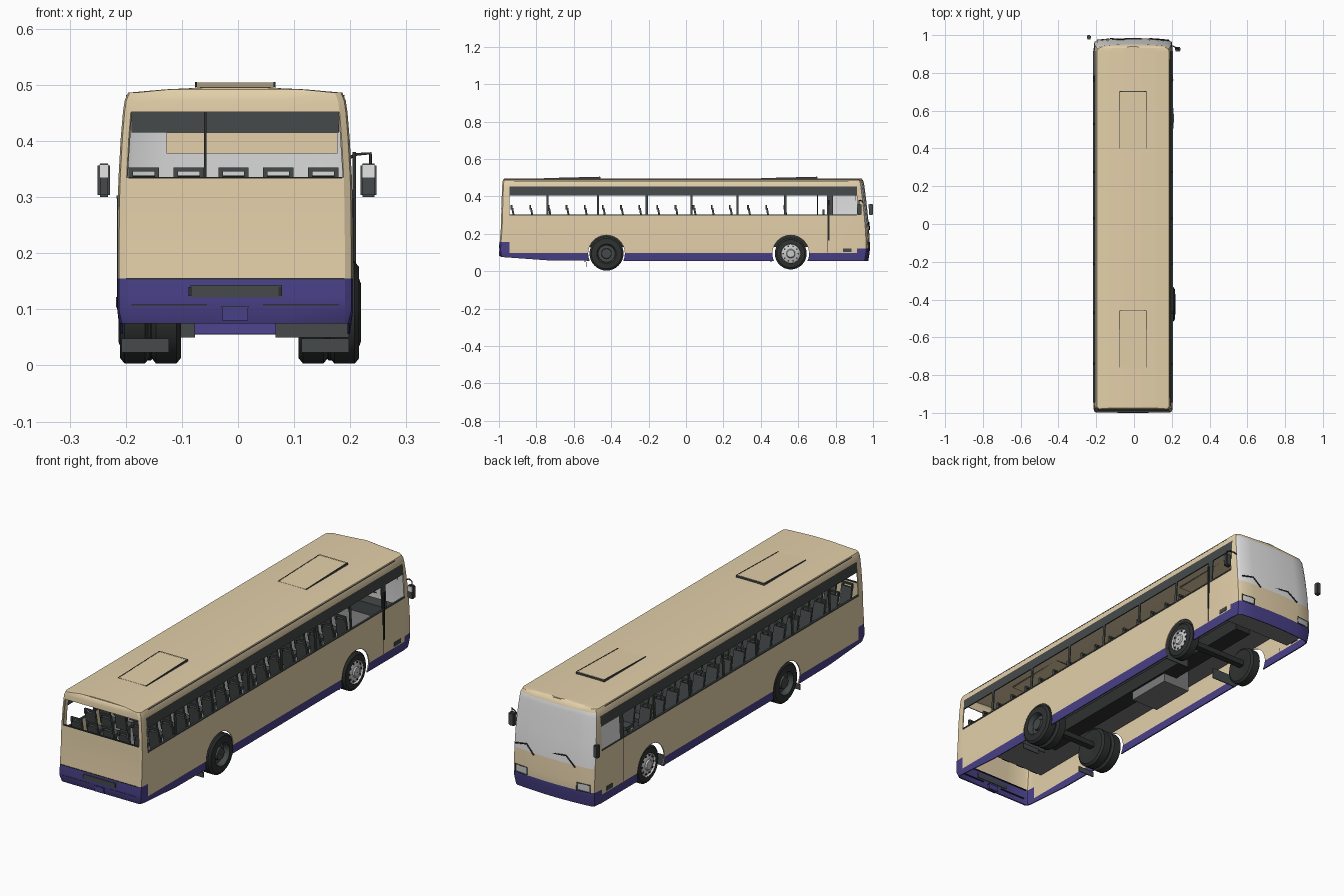
import bpy, bmesh, math
from mathutils import Matrix, Vector

if "Cube" in bpy.data.objects:
    bpy.data.objects.remove(bpy.data.objects["Cube"])

CX = -0.005                      # body centreline
WX = 0.003                       # wheel centreline
AXLES = {"front": 0.56, "rear": -0.425}
AXLE_Z = 0.094


def material(name, r, g, b):
    m = bpy.data.materials.new(name)
    m.use_nodes = True
    m.diffuse_color = (r, g, b, 1)
    m.node_tree.nodes["Principled BSDF"].inputs["Base Color"].default_value = (r, g, b, 1)
    return m


TAN = material("tan paint", 0.77, 0.63, 0.40)
PURPLE = material("purple paint", 0.066, 0.052, 0.245)
DARK = material("dark grey trim", 0.06, 0.067, 0.067)
GLASS = material("light grey glass", 0.78, 0.78, 0.79)
BLACK = material("black rubber", 0.028, 0.03, 0.03)
STEEL = material("wheel steel", 0.58, 0.58, 0.58)
GREY = material("underbody grey", 0.2, 0.2, 0.2)


def finish(name, bm, *mats, smooth=False):
    me = bpy.data.meshes.new(name)
    bm.to_mesh(me)
    bm.free()
    ob = bpy.data.objects.new(name, me)
    bpy.context.collection.objects.link(ob)
    for m in mats:
        me.materials.append(m)
    if smooth:
        activate(ob)
        bpy.ops.object.shade_smooth_by_angle()
    return ob


def activate(ob):
    bpy.ops.object.select_all(action='DESELECT')
    ob.select_set(True)
    bpy.context.view_layer.objects.active = ob


def add_box(bm, x, y, z, tilt=0):
    """Box from three (low, high) ranges, x measured from the centreline."""
    size = [b - a for a, b in (x, y, z)]
    mid = Vector([(a + b) / 2 for a, b in (x, y, z)]) + Vector((CX, 0, 0))
    mat = Matrix.Translation(mid) @ Matrix.Rotation(tilt, 4, 'X') @ Matrix.Diagonal((*size, 1))
    bmesh.ops.create_cube(bm, size=1, matrix=mat)


def boxes(name, mat, *ranges, mirror=False, tilt=0):
    bm = bmesh.new()
    for x, y, z in ranges:
        add_box(bm, x, y, z, tilt)
        if mirror:
            add_box(bm, (-x[1], -x[0]), y, z, tilt)
    return finish(name, bm, mat)


def tube(name, mat, radius, *paths):
    cu = bpy.data.curves.new(name, 'CURVE')
    cu.dimensions, cu.bevel_depth, cu.bevel_resolution = '3D', radius, 1
    for pts in paths:
        sp = cu.splines.new('POLY')
        sp.points.add(len(pts) - 1)
        for p, co in zip(sp.points, pts):
            p.co = (*co, 1)
    cu.materials.append(mat)
    bpy.context.collection.objects.link(bpy.data.objects.new(name, cu))


# Body shell: levels of (height, half width, rear y, front y)
LEVELS = [(0.055, 0.205, -0.99, 0.975), (0.097, 0.21, -0.997, 0.982), (0.12, 0.21, -0.998, 0.984),
          (0.155, 0.21, -0.996, 0.983), (0.228, 0.21, -0.99, 0.979), (0.30, 0.209, -0.988, 0.973),
          (0.335, 0.208, -0.987, 0.969), (0.405, 0.204, -0.985, 0.961), (0.452, 0.2, -0.983, 0.955),
          (0.472, 0.197, -0.982, 0.952), (0.486, 0.191, -0.979, 0.946)]
PILLARS = [-0.74, -0.47, -0.21, 0.03, 0.275, 0.53]
sides = [-0.965, -0.945] + [p + d for p in PILLARS for d in (-0.006, 0.006)] + [0.755, 0.785, 0.915]
nose = [0.975, 0.9, 0.6, 0.2]
nose += [-f for f in reversed(nose)]
tail = [-0.985, -0.93, -0.4, 0.4, 0.93, 0.985]


def outline(z, w, rear, front):
    pts = [(w, y) for y in sides]
    pts += [(w * f, front - 0.013 * f * f - (0.008 if abs(f) > 0.95 else 0)) for f in nose]
    pts += [(-w, y) for y in reversed(sides)]
    pts += [(w * f, rear + (0.007 if abs(f) > 0.95 else 0)) for f in tail]
    ramp = lambda y: 0.02 * min(1, max(0, (-0.7 - y) / 0.28)) if z < 0.06 else 0
    return [(x + CX, y, z + ramp(y)) for x, y in pts]


bm = bmesh.new()
rings = [[bm.verts.new(p) for p in outline(*lv)] for lv in LEVELS]
# crowned roof
for inset, z in ((0.65, 0.492), (0.25, 0.4955)):
    rings.append([bm.verts.new((CX + (v.co.x - CX) * inset, v.co.y * 0.995, z)) for v in rings[len(LEVELS) - 1]])
for low, high in zip(rings, rings[1:]):
    for i in range(len(low)):
        j = (i + 1) % len(low)
        bm.faces.new((low[i], low[j], high[j], high[i]))
bm.faces.new(rings[-1])
bm.normal_update()

openings = []
for f in bm.faces:
    c, n = f.calc_center_median(), f.normal
    x, y, z = c.x - CX, c.y, c.z
    belt = 0.30 < z < 0.452
    if z < 0.097 or (z < 0.155 and y < -0.95) or (z < 0.12 and y > 0.915):
        f.material_index = 1
    elif abs(n.x) > 0.95 and belt and -0.945 < y < 0.915:
        pillar = any(abs(y - p) < 0.005 for p in PILLARS) or 0.755 < y < 0.785
        if z > 0.405 or pillar:
            f.material_index = 2
        elif y > 0.785 and x < 0:
            f.material_index = 3
        else:
            openings.append(f)
    elif n.y < -0.9 and 0.335 < z < 0.452 and abs(x) < 0.18:
        openings.append(f)
    elif n.y > 0.5 and 0.228 < z < 0.472:
        f.material_index = 3
    elif n.y > 0.9 and 0.12 < z < 0.155 and abs(x) > 0.13:
        f.material_index = 4
bmesh.ops.delete(bm, geom=openings, context='FACES')
body = finish("body_shell", bm, TAN, PURPLE, DARK, GLASS, STEEL)
solid = body.modifiers.new("thickness", 'SOLIDIFY')
solid.thickness, solid.offset = 0.005, -1

# Wheel arches cut through both walls
bm = bmesh.new()
for y in AXLES.values():
    mat = Matrix.Translation((0, y, AXLE_Z)) @ Matrix.Rotation(math.pi / 2, 4, 'Y')
    bmesh.ops.create_cone(bm, cap_ends=True, segments=40, radius1=0.098, radius2=0.098, depth=1, matrix=mat)
cutter = finish("arch_cutter", bm)
cutter.hide_render = True
cut = body.modifiers.new("arches", 'BOOLEAN')
cut.operation, cut.solver, cut.object = 'DIFFERENCE', 'EXACT', cutter
activate(body)
for m in ("thickness", "arches"):
    bpy.ops.object.modifier_apply(modifier=m)
bpy.data.objects.remove(cutter)
bpy.ops.object.shade_smooth_by_angle()
for p in body.data.polygons:
    if abs(p.normal.z) > 0.9:
        p.use_smooth = False


# Wheels turned from profiles of (radius, distance along the axle)
def lathe(bm, profile, x, y, flip, index):
    rows, n = [], 32
    for r, d in profile:
        rows.append([bm.verts.new((x + flip * d, y + r * math.cos(a), AXLE_Z + r * math.sin(a)))
                     for a in (2 * math.pi * k / n for k in range(n))])
    for a, b in zip(rows, rows[1:]):
        for k in range(n):
            f = bm.faces.new((a[k], a[(k + 1) % n], b[(k + 1) % n], b[k]))
            f.material_index = index


def tyre(r):
    return [(0.052, 0.003), (0.06, 0), (r - 0.01, 0), (r, -0.008), (r, -0.044), (r - 0.01, -0.052), (0.052, -0.05)]


DISHED = [(0.052, 0.003), (0.048, -0.004), (0.045, -0.022), (0.028, -0.022), (0.026, -0.006), (0.001, -0.006)]
RAISED = [(0.054, 0.003), (0.05, -0.006), (0.04, -0.002), (0.024, 0.002), (0.02, 0.008), (0.001, 0.008)]
for end, y in AXLES.items():
    front = end == "front"
    for side, s in (("right", 1), ("left", -1)):
        bm = bmesh.new()
        for offset in ([0.202] if front else [0.213, 0.157]):
            x = WX + s * offset
            lathe(bm, tyre(0.085 if front else 0.091), x, y, s, 0)
            lathe(bm, RAISED if front else DISHED, x, y, s, 1)
            lathe(bm, [(0.052, -0.05), (0.001, -0.04)], x, y, s, 0)
        # ring of hand holes in the front rims
        for a in (math.pi * k / 5 for k in range(10 if front else 0)):
            spot = Vector((WX + s * 0.2, y + 0.041 * math.cos(a), AXLE_Z + 0.041 * math.sin(a)))
            bmesh.ops.create_cone(bm, cap_ends=True, segments=8, radius1=0.0045, radius2=0.0045, depth=0.005,
                                  matrix=Matrix.Translation(spot) @ Matrix.Rotation(math.pi / 2, 4, 'Y'))
        bmesh.ops.recalc_face_normals(bm, faces=bm.faces)
        finish(f"{end}_{side}_wheel", bm, BLACK, STEEL if front else DARK, smooth=True)
    boxes(f"{end}_axle", BLACK, ((-0.16, 0.16), (y - 0.015, y + 0.015), (0.09, 0.115)))
    inner, low, high = (0.072, 0.05, 0.1) if front else (0.118, 0.023, 0.048)
    boxes(f"{end}_mudflaps", DARK, ((inner, 0.203), (y - 0.108, y - 0.104), (low, high)), mirror=True)

# Floor and underbody
boxes("floor", GREY, ((-0.2, 0.2), (-0.89, 0.93), (0.19, 0.196)))
boxes("chassis_spine", BLACK, ((-0.04, 0.04), (-0.6, 0.75), (0.13, 0.19)))
boxes("underfloor_tank", GREY, ((-0.11, 0.03), (0.02, 0.24), (0.09, 0.19)))
boxes("front_tray", GREY, ((-0.18, 0.18), (0.84, 0.955), (0.085, 0.09)))
boxes("exhaust_guard", DARK, ((0.072, 0.203), (-0.542, -0.538), (0.05, 0.09)))

# Seats in rows, each with an open headrest, and a full bench at the back
bm = bmesh.new()
outer = (-0.163, -0.083, 0.077, 0.157)
rows = [(-0.92, (*outer, -0.003))] + [(-0.82 + 0.097 * k, outer) for k in range(15)]
for y, places in rows:
    for x in places:
        a, b = x - 0.027, x + 0.027
        add_box(bm, (a, b), (y - 0.005, y + 0.005), (0.24, 0.338), tilt=0.18)
        add_box(bm, (a, b), (y + 0.005, y + 0.06), (0.24, 0.255))
        add_box(bm, (x - 0.02, x + 0.02), (y + 0.02, y + 0.04), (0.195, 0.24))
        head = (y - 0.017, y - 0.008)
        for bar in ((a, a + 0.008), (b - 0.008, b)):
            add_box(bm, bar, head, (0.33, 0.353))
        add_box(bm, (a, b), head, (0.346, 0.353))
finish("passenger_seats", bm, DARK)

# Driver area
boxes("dashboard", DARK, ((-0.18, 0.18), (0.87, 0.93), (0.196, 0.25)))
boxes("front_bulkhead", DARK, ((-0.185, 0.185), (0.912, 0.918), (0.415, 0.46)))
boxes("sun_blind", TAN, ((-0.122, 0.182), (0.905, 0.909), (0.378, 0.415)))
boxes("driver_seat", DARK, ((-0.14, -0.08), (0.73, 0.74), (0.24, 0.33)), ((-0.14, -0.08), (0.74, 0.8), (0.23, 0.25)))
boxes("grab_pole", BLACK, ((-0.056, -0.051), (0.70, 0.705), (0.196, 0.487)))

# Roof vents: wedges flush at the back, with dark edges on three sides
for name, y0, y1 in (("front_vent", 0.4, 0.7), ("rear_vent", -0.76, -0.46)):
    boxes(name, TAN, ((-0.071, 0.071), (y0, y1), (0.486, 0.5)), tilt=0.025)
    boxes(name + "_rails", DARK, ((0.068, 0.072), (y0, y1), (0.487, 0.501)), mirror=True, tilt=0.025)
    boxes(name + "_lip", DARK, ((-0.072, 0.072), (y1, y1 + 0.003), (0.489, 0.503)))
    boxes(name + "_back", TAN, ((-0.072, 0.072), (y1 - 0.006, y1 - 0.001), (0.496, 0.5045)))

# Side trim: gutters, window sills, lamps
boxes("gutters", DARK, ((0.188, 0.1945), (-0.92, 0.87), (0.479, 0.482)), mirror=True)
boxes("window_sills", DARK, ((0.203, 0.2115), (-0.945, 0.915), (0.297, 0.303)), mirror=True)
boxes("side_lamps", DARK, ((0.203, 0.2125), (0.84, 0.885), (0.103, 0.122)), mirror=True)

# Door seams and grab rail
boxes("door_seams", BLACK, ((0.205, 0.2108), (0.757, 0.76), (0.1, 0.3)), mirror=True)
boxes("door_rail", BLACK, ((0.209, 0.215), (0.76, 0.766), (0.165, 0.38)))

# Rear details
boxes("rear_plate", DARK, ((-0.08, 0.083), (-1.0, -0.99), (0.121, 0.143)))
boxes("rear_plate_handles", BLACK, ((0.077, 0.083), (-1.001, -0.99), (0.124, 0.14)), mirror=True)
boxes("tow_cover", PURPLE, ((-0.023, 0.023), (-1.0, -0.98), (0.08, 0.104)))
boxes("tow_cover_edge", BLACK, ((-0.025, 0.025), (-0.9995, -0.98), (0.102, 0.106)))
boxes("bumper_seams", BLACK, ((0.05, 0.185), (-0.9985, -0.985), (0.107, 0.109)), mirror=True)
boxes("rear_seam", BLACK, ((-0.195, 0.195), (-0.998, -0.985), (0.153, 0.156)))
boxes("rear_window_frame", BLACK, ((-0.19, 0.19), (-0.9895, -0.98), (0.333, 0.336)))

# Wipers on the windscreen and dark rims around the headlamps
tube("wipers", BLACK, 0.003, *[[(CX + x0, 0.982, 0.222), (CX + x1, 0.977, 0.262), (CX + x2, 0.972, 0.25)]
                               for x0, x1, x2 in ((-0.12, -0.07, 0.03), (0.09, 0.13, 0.19))])
tube("headlamp_rims", DARK, 0.003, *[[(CX + s * x, y, z) for x, y, z in (
    (0.126, 0.979, 0.121), (0.189, 0.973, 0.121), (0.189, 0.972, 0.154), (0.126, 0.978, 0.154),
    (0.126, 0.979, 0.121))] for s in (-1, 1)])

# Mirrors
for side, x0, x1, y in (("right", 0.223, 0.252, 0.925), ("left", -0.245, -0.223, 0.988)):
    bm = bmesh.new()
    add_box(bm, (x0, x1), (y - 0.01, y + 0.012), (0.3, 0.36))
    bmesh.ops.bevel(bm, geom=bm.edges[:], offset=0.004, segments=2, affect='EDGES')
    finish(side + "_mirror", bm, DARK, smooth=True)
    boxes(side + "_mirror_glass", GLASS, ((x0 + 0.003, x1 - 0.003), (y - 0.012, y - 0.009), (0.335, 0.358)))
tube("right_mirror_arm", BLACK, 0.003, [(0.195, 0.945, 0.368), (0.21, 0.94, 0.376), (0.236, 0.925, 0.378),
                                        (0.236, 0.925, 0.355)])
